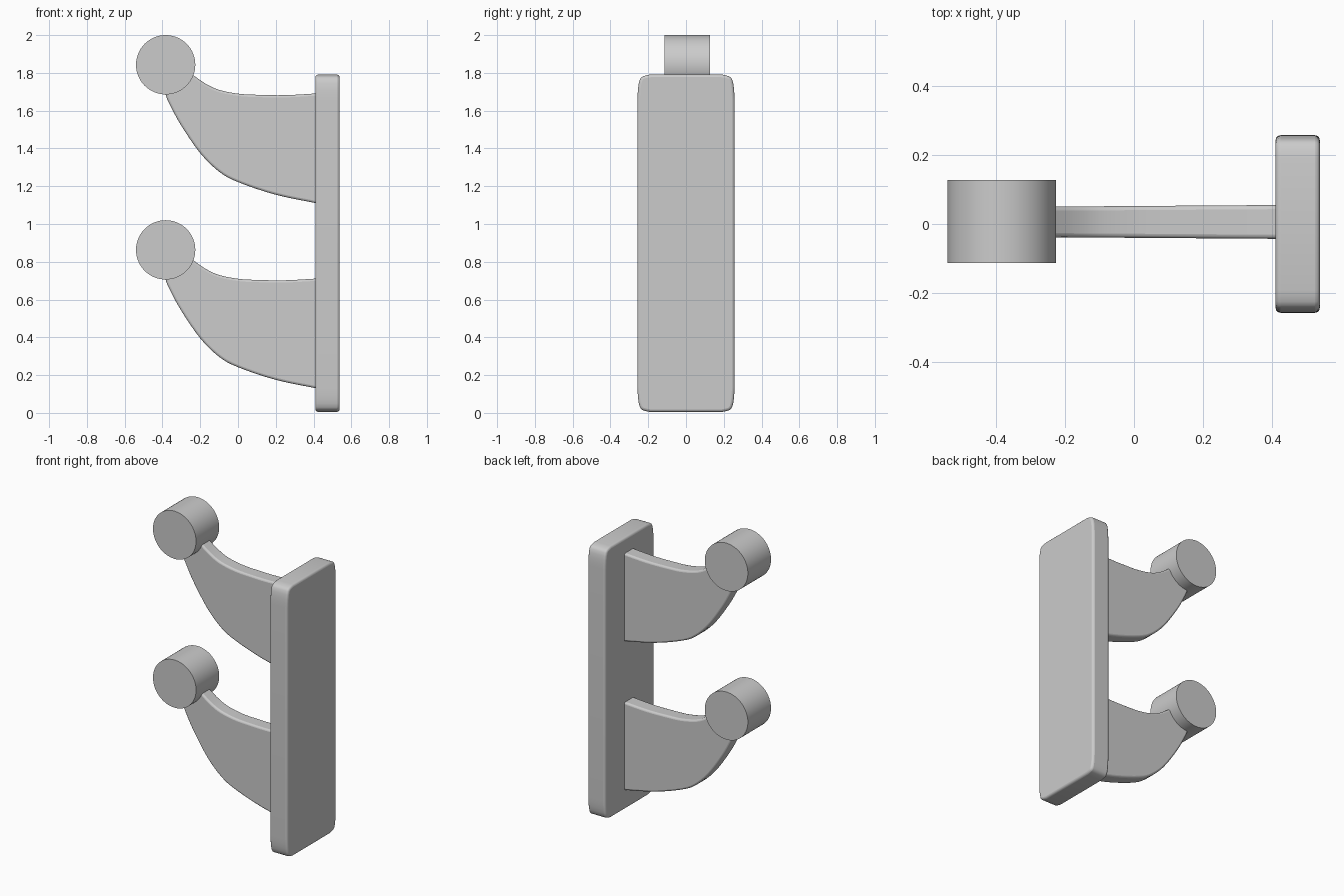
import bpy, bmesh, math
from mathutils import Vector

if "Cube" in bpy.data.objects:
    bpy.data.objects.remove(bpy.data.objects["Cube"])


def smooth_path(pts, steps=4):
    """Catmull-Rom curve through 2D points."""
    p = [Vector(q) for q in pts]
    p = [2 * p[0] - p[1]] + p + [2 * p[-1] - p[-2]]
    out = []
    for i in range(1, len(p) - 2):
        a, b, c, d = p[i - 1:i + 3]
        for k in range(steps):
            t = k / steps
            out.append(0.5 * (2 * b + (c - a) * t + (2 * a - 5 * b + 4 * c - d) * t * t
                              + (3 * b - a - 3 * c + d) * t ** 3))
    return out + [p[-2]]


def prism(name, lower, upper, bevel):
    """Solid between two matching outlines, with softened edges."""
    bm = bmesh.new()
    a = [bm.verts.new(v) for v in lower]
    b = [bm.verts.new(v) for v in upper]
    n = len(a)
    bm.faces.new(a)
    bm.faces.new(b[::-1])
    for i in range(n):
        bm.faces.new((a[i], b[i], b[(i + 1) % n], a[(i + 1) % n]))
    bmesh.ops.recalc_face_normals(bm, faces=bm.faces)
    mesh = bpy.data.meshes.new(name)
    bm.to_mesh(mesh)
    bm.free()
    ob = bpy.data.objects.new(name, mesh)
    bpy.context.collection.objects.link(ob)
    finish(ob, bevel)


def finish(ob, bevel=0):
    if bevel:
        m = ob.modifiers.new("soft_edges", "BEVEL")
        m.width, m.segments = bevel, 3
        m.limit_method, m.angle_limit = "ANGLE", math.radians(40)
    bpy.ops.object.select_all(action="DESELECT")
    ob.select_set(True)
    bpy.context.view_layer.objects.active = ob
    bpy.ops.object.shade_smooth_by_angle(angle=math.radians(35))


# Wall plate: tall slab with rounded corners
corner = smooth_path([(0.257, 0.76), (0.254, 0.82), (0.244, 0.868),
                      (0.225, 0.885), (0.19, 0.893)], 2)
loop = []
for sy, sz in ((1, 1), (-1, 1), (-1, -1), (1, -1)):
    part = [(sy * y, 0.898 + sz * z) for y, z in corner]
    loop += part if sy * sz > 0 else part[::-1]
prism("wall_plate", [(0.41, y, z) for y, z in loop],
      [(0.538, y, z) for y, z in loop], 0.014)

# Curved bracket outline in x, z
top = smooth_path([(0.43, 1.692), (0.25, 1.682), (0.1, 1.684), (0, 1.69),
                   (-0.1, 1.71), (-0.17, 1.742), (-0.24, 1.79), (-0.31, 1.84)])
bottom = smooth_path([(-0.41, 1.79), (-0.385, 1.69), (-0.36, 1.63), (-0.3, 1.52), (-0.2, 1.375),
                      (-0.1, 1.277), (0, 1.222), (0.2, 1.155), (0.43, 1.107)])
outline = top + bottom

for label, drop in (("upper", 0), ("lower", 0.98)):
    # Arm, slightly thicker towards the plate
    def side(s):
        return [(x, 0.006 + s * (0.046 + 0.007 * x), z - drop) for x, z in outline]
    prism(label + "_arm", side(-1), side(1), 0.012)

    # Round knob at the arm tip
    bpy.ops.mesh.primitive_cylinder_add(
        vertices=64, radius=0.157, depth=0.241,
        location=(-0.383, 0.007, 1.843 - drop), rotation=(math.pi / 2, 0, 0))
    knob = bpy.context.object
    knob.name = label + "_knob"
    finish(knob)
